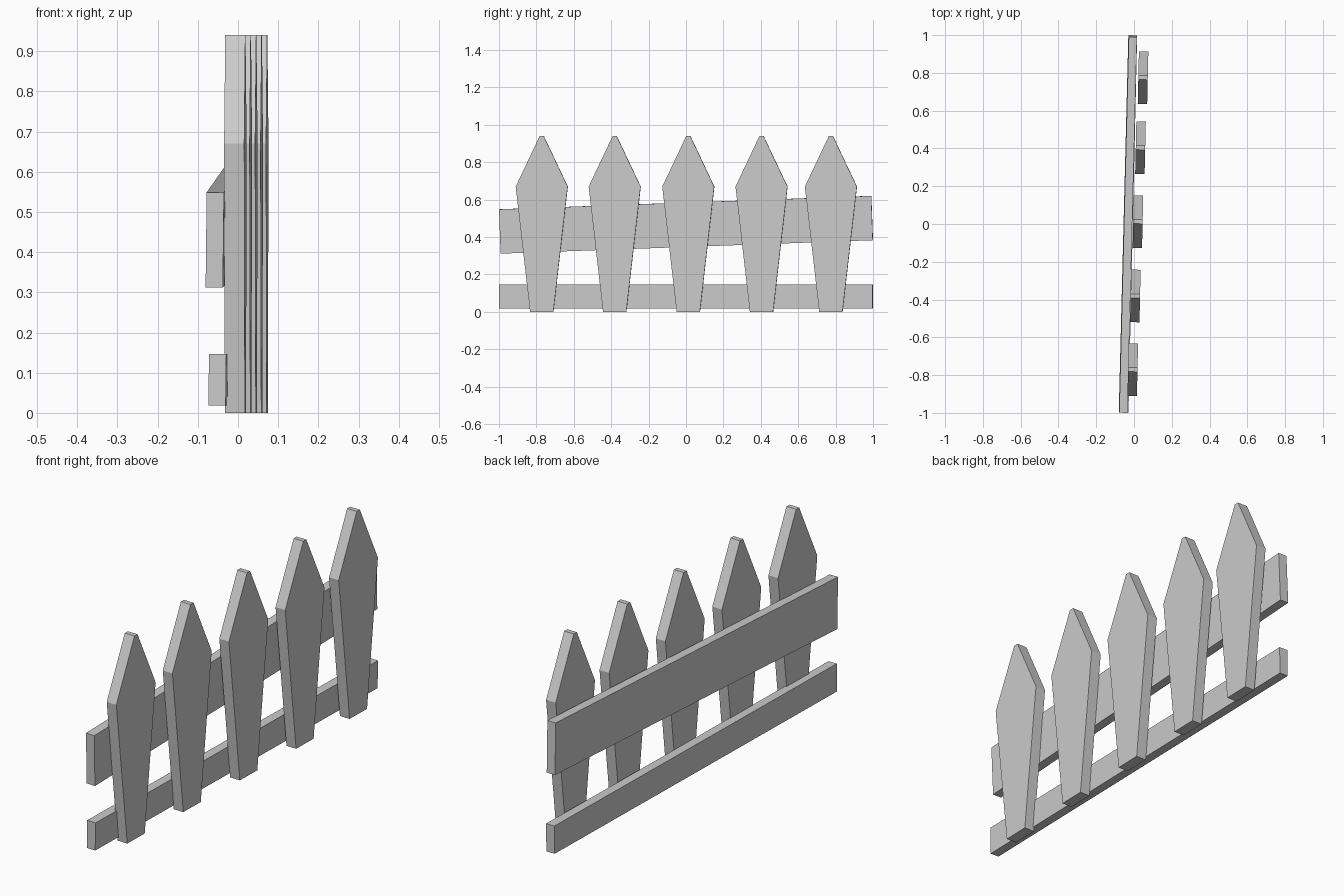
import bpy, bmesh
from mathutils import Matrix

if "Cube" in bpy.data.objects:
    bpy.data.objects.remove(bpy.data.objects["Cube"])


def finish(bm, name, loc, rot):
    bmesh.ops.recalc_face_normals(bm, faces=bm.faces)
    me = bpy.data.meshes.new(name)
    bm.to_mesh(me)
    bm.free()
    ob = bpy.data.objects.new(name, me)
    ob.location = loc
    ob.rotation_euler = rot
    bpy.context.collection.objects.link(ob)
    return ob


def rail(name, size, loc, rot):
    bm = bmesh.new()
    bmesh.ops.create_cube(bm, size=1, matrix=Matrix.Diagonal((*size, 1)))
    return finish(bm, name, loc, rot)


def picket(name, loc, yaw, thick=0.05):
    # tapered board outline with a pointed head, extruded along x
    half = [(0.062, 0), (0.139, 0.67), (0.011, 0.94)]
    outline = half + [(-y, z) for y, z in reversed(half)]
    bm = bmesh.new()
    face = bm.faces.new([bm.verts.new((-thick / 2, y, z)) for y, z in outline])
    ext = bmesh.ops.extrude_face_region(bm, geom=[face])
    verts = [g for g in ext["geom"] if isinstance(g, bmesh.types.BMVert)]
    bmesh.ops.translate(bm, verts=verts, vec=(thick, 0, 0))
    return finish(bm, name, loc, (0, 0, yaw))


# five pickets, stepping slightly along x
for i, y in enumerate((-0.771, -0.381, 0.0125, 0.404, 0.775)):
    picket(f"picket_{i + 1}", (-0.0065 + 0.0136 * i, y, 0), -0.022)

# two back rails, the upper one slanted
rail("upper_rail", (0.043, 1.992, 0.237), (-0.0325, 0, 0.466), (0.036, 0.012, -0.025))
rail("lower_rail", (0.043, 1.998, 0.128), (-0.0285, 0, 0.0825), (0, 0.012, -0.023))
